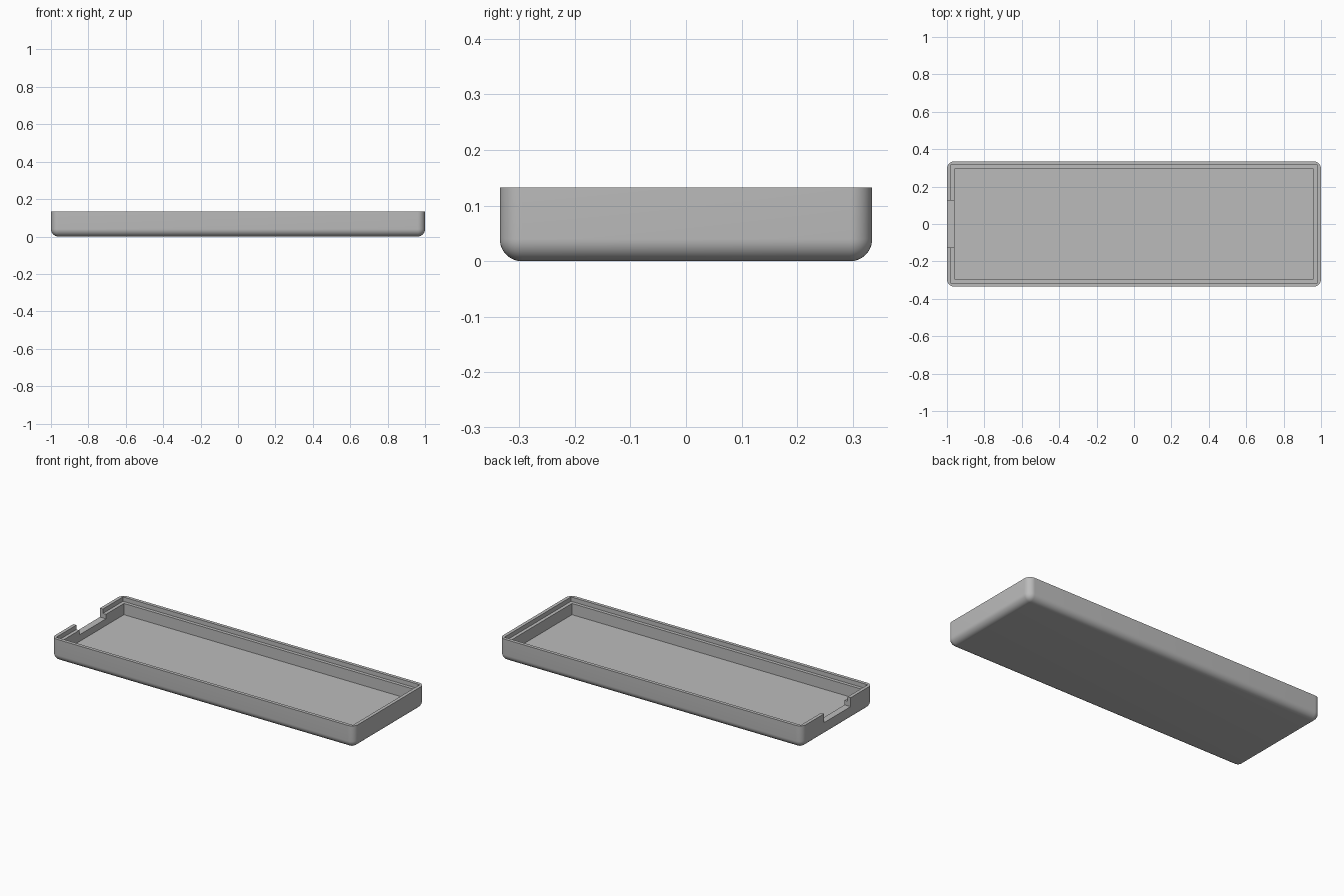
import bpy
import bmesh
from mathutils import Vector

cube = bpy.data.objects.get("Cube")
if cube:
    bpy.data.objects.remove(cube, do_unlink=True)

HALF_X, HALF_Y, HEIGHT = 1.0, 0.335, 0.133
WALL = 0.04          # wall, floor and corner radius
LIP = 0.02           # width of the raised outer lip
LEDGE_Z = 0.107
NOTCH_Z = 0.08
ABOVE = 0.2

grey = bpy.data.materials.new("plain grey")
grey.use_nodes = True
colour = (0.5, 0.5, 0.5, 1)
grey.diffuse_color = colour
grey.node_tree.nodes["Principled BSDF"].inputs["Base Color"].default_value = colour


def box(name, low, high, radius=0):
    """Box between two corners; a radius rounds every edge except the top rim."""
    low, high = Vector(low), Vector(high)
    bm = bmesh.new()
    bmesh.ops.create_cube(bm, size=1)
    for v in bm.verts:
        v.co = (low + high) / 2 + v.co * (high - low)
    if radius:
        edges = [e for e in bm.edges if any(v.co.z < high.z - 0.001 for v in e.verts)]
        bmesh.ops.bevel(bm, geom=edges, offset=radius, segments=10,
                        profile=0.5, affect='EDGES')
    mesh = bpy.data.meshes.new(name)
    bm.to_mesh(mesh)
    bm.free()
    mesh.materials.append(grey)
    obj = bpy.data.objects.new(name, mesh)
    bpy.context.collection.objects.link(obj)
    return obj


# Outer shell with rounded bottom and corners
tray = box("tray", (-HALF_X, -HALF_Y, 0), (HALF_X, HALF_Y, HEIGHT), WALL)

# Main cavity, stepped lip recess and end notch
ix, iy = HALF_X - WALL, HALF_Y - WALL
lx, ly = HALF_X - LIP, HALF_Y - LIP
cutters = [
    box("cavity_cutter", (-ix, -iy, WALL), (ix, iy, ABOVE)),
    box("lip_cutter", (-lx, -ly, LEDGE_Z), (lx, ly, ABOVE)),
    box("notch_cutter", (-1.1, -0.125, NOTCH_Z), (-0.9, 0.125, ABOVE)),
]
bpy.context.view_layer.objects.active = tray
for cutter in cutters:
    mod = tray.modifiers.new(cutter.name, 'BOOLEAN')
    mod.operation = 'DIFFERENCE'
    mod.solver = 'EXACT'
    mod.object = cutter
    bpy.ops.object.modifier_apply(modifier=mod.name)
    bpy.data.objects.remove(cutter, do_unlink=True)

# Smooth rounded edges, crisp rims
bpy.ops.object.select_all(action='DESELECT')
tray.select_set(True)
bpy.ops.object.shade_smooth_by_angle(angle=0.6)
